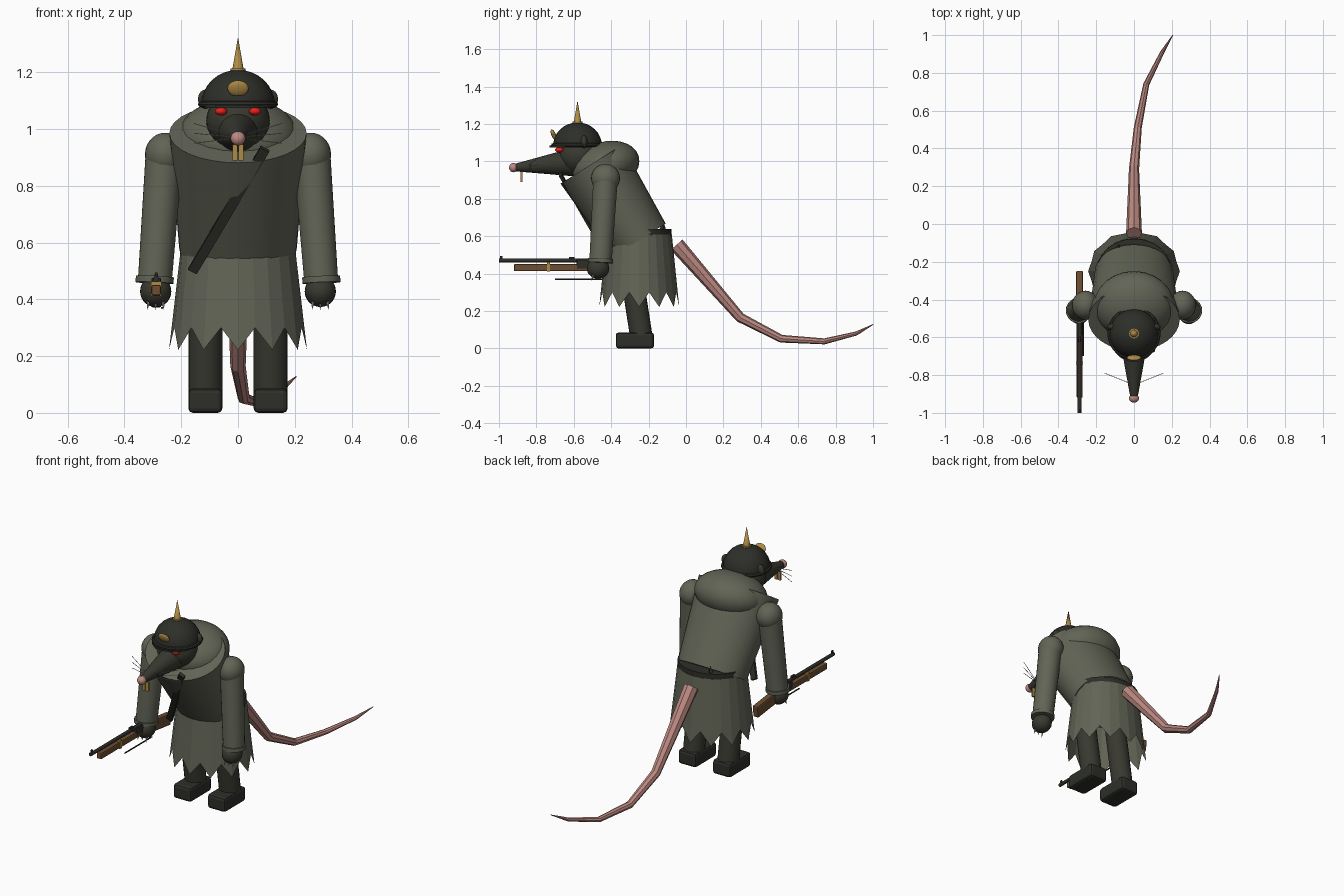
import bpy, bmesh, math
from mathutils import Vector

cube = bpy.data.objects.get("Cube")
if cube:
    bpy.data.objects.remove(cube, do_unlink=True)


def material(name, rgb):
    m = bpy.data.materials.new(name)
    m.use_nodes = True
    m.diffuse_color = (*rgb, 1)
    m.node_tree.nodes["Principled BSDF"].inputs["Base Color"].default_value = (*rgb, 1)
    return m


COAT = material("olive coat", (.12, .127, .092))
FUR = material("dark fur", (.04, .04, .03))
BLACK = material("black leather", (.026, .028, .022))
PINK = material("pink skin", (.5, .25, .22))
GOLD = material("brass", (.43, .26, .06))
RED = material("red eye", (.85, .015, .01))
WOOD = material("brown wood", (.15, .075, .03))
BONE = material("pale claw", (.42, .42, .38))


def finish(name, mat, smooth=True):
    o = bpy.context.object
    o.name = name
    o.data.materials.append(mat)
    if smooth:
        bpy.ops.object.shade_smooth_by_angle(angle=math.radians(40))
    return o


def ball(name, mat, loc, radii, tilt=0):
    bpy.ops.mesh.primitive_uv_sphere_add(segments=24, ring_count=14, location=loc, rotation=(tilt, 0, 0))
    bpy.context.object.scale = radii
    return finish(name, mat)


def rod(name, mat, a, b, r1, r2=None, sides=20):
    a, b = Vector(a), Vector(b)
    bpy.ops.mesh.primitive_cone_add(vertices=sides, radius1=r1, radius2=r1 if r2 is None else r2,
                                    depth=(b - a).length, location=(a + b) / 2,
                                    rotation=(b - a).to_track_quat('Z', 'Y').to_euler())
    return finish(name, mat)


def box(name, mat, loc, size, bevel=0, turn=(0, 0, 0)):
    bpy.ops.mesh.primitive_cube_add(size=1, location=loc, rotation=turn)
    o = bpy.context.object
    o.scale = size
    bpy.ops.object.transform_apply(location=False, rotation=False, scale=True)
    if bevel:
        mod = o.modifiers.new("bevel", 'BEVEL')
        mod.width, mod.segments = bevel, 2
    return finish(name, mat, False)


def mesh_object(name, mat, bm, smooth=False):
    bmesh.ops.recalc_face_normals(bm, faces=bm.faces)
    me = bpy.data.meshes.new(name)
    bm.to_mesh(me)
    bm.free()
    o = bpy.data.objects.new(name, me)
    bpy.context.collection.objects.link(o)
    bpy.ops.object.select_all(action='DESELECT')
    o.select_set(True)
    bpy.context.view_layer.objects.active = o
    return finish(name, mat, smooth)


# Leaning torso, hunched back and belt
torso = rod("torso", COAT, (0, 0, 0), (0, 0, .48), .167, .195, 32)
torso.location = (0, -.378, .782)
torso.rotation_euler = (.562, 0, 0)
torso.scale.x = 1.24
ball("hunched_back", COAT, (0, -.43, .975), (.212, .185, .13), .3)
belt = rod("belt", BLACK, (0, -.25, .605), (0, -.25, .64), .172, sides=32)
belt.scale.x = 1.15
rod("belt_tab", BLACK, (-.08, -.125, .63), (-.08, -.12, .68), .02, 0, 4)

# Chest strap lying along the slanted front
top, low = Vector((.095, -.672, .93)), Vector((-.16, -.425, .5))
strap = box("chest_strap", BLACK, (top + low) / 2, (.035, .018, (top - low).length))
along = (top - low).normalized()
out = Vector((-.15, -.85, -.5))
side = out.cross(along).normalized()
strap.rotation_euler = side.to_track_quat('X', 'Z').to_euler()
frame = strap.rotation_euler.to_matrix()
for i, axis in enumerate((side, along.cross(side), along)):
    for row in range(3):
        frame[row][i] = axis[row]
strap.rotation_euler = frame.to_euler()

# Ragged skirt with twelve points
bm = bmesh.new()
rings = []
for level in range(2):
    ring = []
    for i in range(24):
        a = math.tau * i / 24 - math.pi / 2
        tip = i % 2 == 0
        r, z = ((.243, .222) if tip else (.232, .3)) if level else (.198, .61)
        ring.append(bm.verts.new((r * math.cos(a), -.25 + r * .88 * math.sin(a), z)))
    rings.append(ring)
for i in range(24):
    j = (i + 1) % 24
    bm.faces.new((rings[0][i], rings[0][j], rings[1][j], rings[1][i]))
bm.faces.new(rings[0])
mesh_object("ragged_skirt", COAT, bm)

# Tapered tail swept along a path
path = [(0, -.05, .555, .042), (0, .29, .165, .027), (.02, .51, .052, .021),
        (.065, .74, .038, .016), (.15, .91, .08, .011), (.205, 1, .128, .002)]
bm = bmesh.new()
pts = [Vector(p[:3]) for p in path]
rings = []
for i, p in enumerate(path):
    d = (pts[min(i + 1, 5)] - pts[max(i - 1, 0)]).normalized()
    u = d.cross(Vector((1, 0, 0))).normalized()
    v = d.cross(u)
    rings.append([bm.verts.new(pts[i] + p[3] * (u * math.cos(a) + v * math.sin(a)))
                  for a in (math.tau * k / 8 for k in range(8))])
for lower, upper in zip(rings, rings[1:]):
    for k in range(8):
        bm.faces.new((lower[k], lower[k - 1], upper[k - 1], upper[k]))
bm.faces.new(rings[0])
bm.faces.new(rings[-1])
mesh_object("tail", PINK, bm)

# Head, snout, nose
ball("head", FUR, (0, -.57, 1.03), (.112, .112, .105))
rod("snout", FUR, (0, -.58, .998), (0, -.915, .967), .08, .02, 24)
ball("nose", PINK, (0, -.922, .967), (.026, .024, .025))

# Spiked helmet: dome, rim, visor, badge and spike
bm = bmesh.new()
bmesh.ops.create_uvsphere(bm, u_segments=24, v_segments=16, radius=.13)
bmesh.ops.bisect_plane(bm, geom=bm.verts[:] + bm.edges[:] + bm.faces[:], plane_co=(0, 0, -.005),
                       plane_no=(0, 0, 1), clear_inner=True)
dome = mesh_object("helmet_dome", BLACK, bm, True)
dome.location = (0, -.58, 1.085)
dome.scale.z = .95
bpy.ops.mesh.primitive_torus_add(location=(0, -.58, 1.087), major_radius=.13, minor_radius=.011,
                                 major_segments=28, minor_segments=8)
finish("helmet_rim", BLACK)
rod("visor", BLACK, (0, -.605, 1.074), (0, -.605, 1.084), .125, sides=28)
ball("helmet_badge", GOLD, (0, -.708, 1.143), (.037, .012, .03), .4)
rod("spike_base", GOLD, (0, -.58, 1.2), (0, -.58, 1.213), .026, sides=12)
rod("spike", GOLD, (0, -.58, 1.21), (0, -.58, 1.325), .02, 0, 12)

# Mirrored parts
for s, label in ((1, "left"), (-1, "right")):
    ball(label + "_ear", FUR, (s * .115, -.545, 1.105), (.026, .018, .034))
    ball(label + "_eye", RED, (s * .06, -.678, 1.062), (.021, .022, .014))
    box(label + "_tooth", GOLD, (s * .0105, -.88, .917), (.017, .01, .056))
    for k in range(3):
        rod(label + "_whisker", BONE, (s * .03, -.84, .965 + .008 * k),
            (s * .155, -.79, .95 + .035 * k), .0015, sides=5)
    ball(label + "_shoulder", COAT, (s * .257, -.43, .91), (.071, .077, .077))
    rod(label + "_sleeve", COAT, (s * .293, -.457, .465), (s * .26, -.43, .91), .06, .066, 24)
    rod(label + "_cuff", COAT, (s * .294, -.458, .458), (s * .293, -.457, .48), .067, sides=24)
    ball(label + "_hand", FUR, (s * .29, -.47, .428), (.055, .06, .055))
    for k in (-1, 0, 1):
        x = s * .29 + k * .025
        rod(label + "_claw", BONE, (x, -.495, .398), (x + k * .004, -.505, .362), .008, 0, 8)
    rod(label + "_leg", FUR, (s * .115, -.24, .07), (s * .115, -.31, .52), .06, sides=20)
    box(label + "_boot", BLACK, (s * .115, -.273, .043), (.12, .205, .086), .016)

# Rifle held in the right hand
X = -.288
box("rifle_forestock", WOOD, (X, -.72, .432), (.032, .4, .038), .006)
box("rifle_stock", WOOD, (X, -.36, .418), (.036, .22, .07), .008, (-.12, 0, 0))
rod("rifle_barrel", BLACK, (X, -1, .471), (X, -.5, .471), .0105, sides=12)
box("rifle_receiver", BLACK, (X, -.52, .45), (.034, .13, .05), .004)
box("front_sight", BLACK, (X, -.988, .486), (.008, .014, .018))
box("rear_sight", BLACK, (X, -.61, .484), (.012, .03, .012))
box("rifle_band", GOLD, (X, -.735, .437), (.038, .016, .052))
rod("cleaning_rod", BLACK, (X + .02, -.7, .37), (X + .02, -.44, .37), .004, sides=8)
